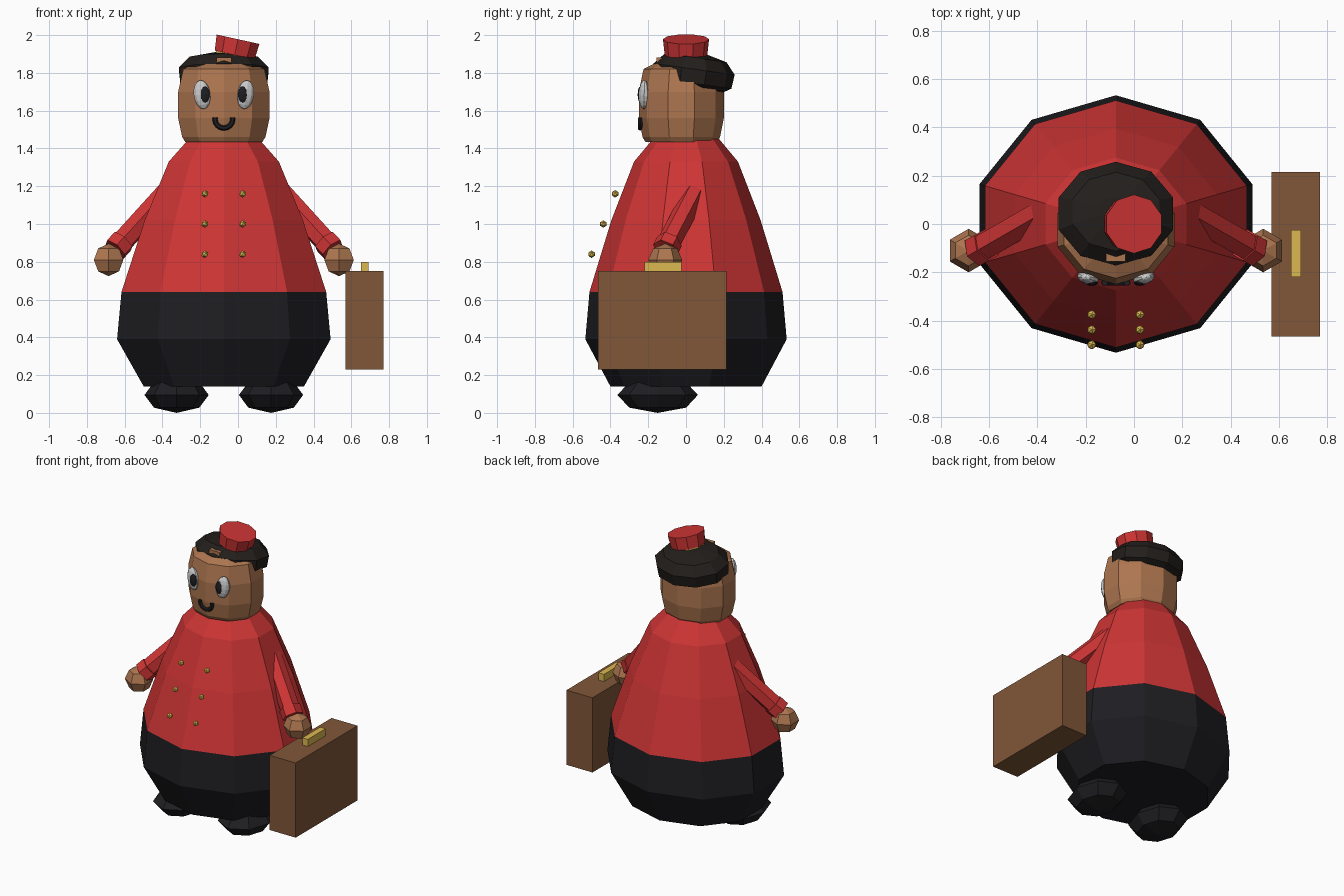
import bpy, math
from mathutils import Vector, Matrix

if "Cube" in bpy.data.objects:
    bpy.data.objects.remove(bpy.data.objects["Cube"])

CX = -0.075  # figure's own axis of symmetry


def mat(name, r, g, b):
    m = bpy.data.materials.new(name)
    m.diffuse_color = (r, g, b, 1)
    m.use_nodes = True
    m.node_tree.nodes["Principled BSDF"].inputs["Base Color"].default_value = m.diffuse_color
    return m


RED = mat("red", 0.62, 0.035, 0.035)
BLACK = mat("black", 0.013, 0.013, 0.016)
HAIR = mat("dark_hair", 0.016, 0.013, 0.011)
SKIN = mat("skin", 0.42, 0.18, 0.08)
WHITE = mat("white", 0.8, 0.8, 0.8)
GOLD = mat("gold", 0.72, 0.48, 0.08)
LEATHER = mat("leather", 0.22, 0.095, 0.04)


def finish(name, m):
    o = bpy.context.object
    o.name = name
    o.data.materials.append(m)
    return o


def lathe(name, profile, m, loc, sx=1.0, n=10, rot=(0, 0, 0)):
    """Closed stack of n-sided rings; profile is (radius, z), a vertex on +y."""
    verts, faces = [], []
    for r, z in profile:
        for i in range(n):
            a = math.pi / 2 + 2 * math.pi * i / n
            verts.append((r * sx * math.cos(a), r * math.sin(a), z))
    for k in range(len(profile) - 1):
        for i in range(n):
            j = (i + 1) % n
            faces.append((k * n + i, k * n + j, (k + 1) * n + j, (k + 1) * n + i))
    faces.append(tuple(reversed(range(n))))
    faces.append(tuple(range(len(verts) - n, len(verts))))
    me = bpy.data.meshes.new(name)
    me.from_pydata(verts, [], faces)
    o = bpy.data.objects.new(name, me)
    bpy.context.collection.objects.link(o)
    o.location, o.rotation_euler = loc, rot
    me.materials.append(m)
    return o


def ball(name, loc, size, m, seg=8, rings=6, rot=(0, 0, 0)):
    bpy.ops.mesh.primitive_uv_sphere_add(segments=seg, ring_count=rings, radius=1, location=loc, rotation=rot)
    o = finish(name, m)
    o.scale = size
    return o


def rod(name, a, b, r, m, n=6):
    a, b = Vector(a), Vector(b)
    d = b - a
    bpy.ops.mesh.primitive_cylinder_add(vertices=n, radius=r, depth=d.length, location=(a + b) / 2,
                                        rotation=d.to_track_quat('Z', 'Y').to_euler())
    return finish(name, m)


def box(name, lo, hi, m):
    lo, hi = Vector(lo), Vector(hi)
    bpy.ops.mesh.primitive_cube_add(size=1, location=(lo + hi) / 2)
    o = finish(name, m)
    o.scale = hi - lo
    return o


# Trousers and coat
lathe("trousers", [(0.40, 0.14), (0.533, 0.39), (0.511, 0.64)], BLACK, (CX, 0, 0), 1.115)
lathe("coat", [(0.511, 0.64), (0.395, 1.02), (0.275, 1.33), (0.175, 1.45)], RED, (CX, 0, 0), 1.115)

# Head, hair and the patch of forehead showing through it
lathe("head", [(0.19, 1.435), (0.205, 1.46), (0.225, 1.56), (0.225, 1.70), (0.20, 1.82), (0.12, 1.86)],
      SKIN, (CX, -0.025, 0), 1.13)
lathe("hair", [(0.17, -0.08), (0.21, -0.055), (0.217, 0.02), (0.165, 0.08), (0.06, 0.105)],
      HAIR, (CX, 0.04, 1.80), 1.15, rot=(math.radians(-8), 0, 0))
box("forehead_patch", (-0.115, -0.155, 1.853), (-0.035, -0.09, 1.882), SKIN)

# Tilted hat with gold band
tilt = (0, math.radians(12.5), 0)
lathe("hat_band", [(0.105, -0.055), (0.105, 0.01)], GOLD, (-0.018, 0, 1.895), rot=tilt)
lathe("hat", [(0.113, 0), (0.122, 0.085)], RED, (-0.018, 0, 1.895), rot=tilt)

# Smile
bpy.ops.mesh.primitive_torus_add(major_segments=16, minor_segments=6, major_radius=0.047, minor_radius=0.014,
                                 location=(0, 0, 0))
smile = finish("smile", BLACK)
smile.data.transform(Matrix.Rotation(math.pi / 2, 4, 'X'))
import bmesh
bm = bmesh.new()
bm.from_mesh(smile.data)
cut = bmesh.ops.bisect_plane(bm, geom=bm.verts[:] + bm.edges[:] + bm.faces[:], plane_co=(0, 0, 0.008),
                             plane_no=(0, 0, 1), clear_outer=True)
bmesh.ops.holes_fill(bm, edges=[e for e in bm.edges if e.is_boundary])
bm.to_mesh(smile.data)
bm.free()
smile.location = (CX, -0.243, 1.555)

# Paired parts
for s, side in ((-1, "left"), (1, "right")):
    def at(x, y, z):
        return (CX + s * x, y, z)
    ball(side + "_eye", at(0.115, -0.222, 1.685), (0.046, 0.028, 0.077), WHITE, 10, 8,
         (0, math.radians(s * 8), math.radians(s * 12)))
    ball(side + "_pupil", at(0.1, -0.242, 1.685), (0.027, 0.014, 0.044), BLACK, 10, 6)
    rod(side + "_sleeve", at(0.28, 0.06, 1.19), at(0.575, -0.11, 0.865), 0.062, RED)
    rod(side + "_cuff", at(0.535, -0.087, 0.908), at(0.575, -0.11, 0.865), 0.07, RED)
    ball(side + "_hand", at(0.61, -0.11, 0.81), (0.09, 0.09, 0.086), SKIN, 6, 4)
    ball(side + "_shoe", at(0.25, -0.15, 0.095), (0.17, 0.213, 0.095), BLACK, 8, 4)
    for i in range(3):
        bpy.ops.mesh.primitive_ico_sphere_add(subdivisions=1, radius=0.02,
                                              location=at(0.1, -0.375 - 0.0625 * i, 1.16 - 0.16 * i))
        finish(f"{side}_button_{i + 1}", GOLD)

# Suitcase
box("suitcase", (0.57, -0.465, 0.23), (0.77, 0.215, 0.75), LEATHER)
box("suitcase_handle", (0.65, -0.22, 0.75), (0.692, -0.025, 0.80), GOLD)
